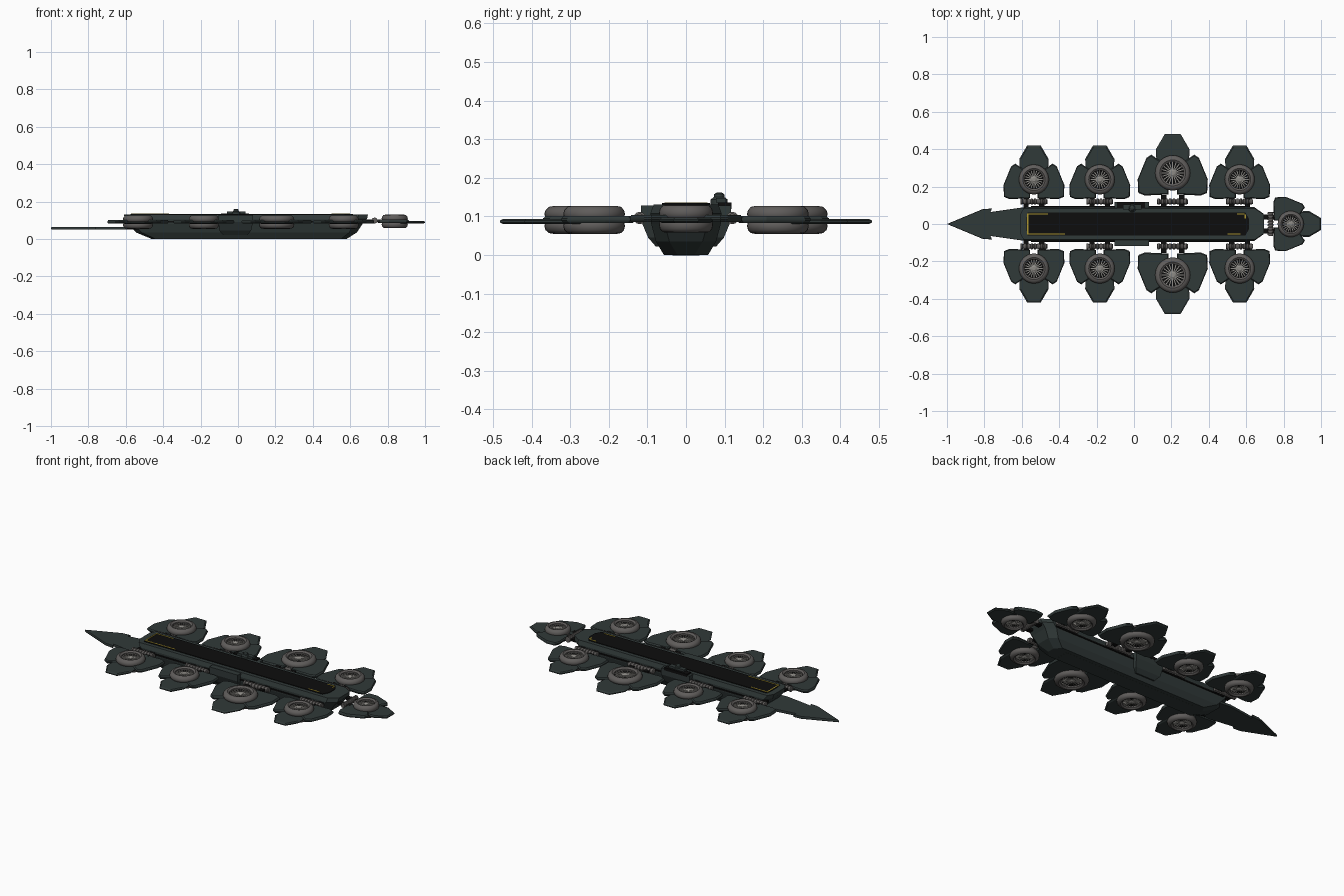
import bpy, bmesh, math
from mathutils import Matrix, Vector

if "Cube" in bpy.data.objects:
    bpy.data.objects.remove(bpy.data.objects["Cube"])


def material(name, rgb):
    m = bpy.data.materials.new(name)
    m.diffuse_color = (*rgb, 1)
    m.use_nodes = True
    m.node_tree.nodes["Principled BSDF"].inputs["Base Color"].default_value = m.diffuse_color
    return m


GREEN = material("dark green hull", (0.030, 0.041, 0.040))
BLACK = material("black deck", (0.004, 0.004, 0.004))
GREY = material("rotor grey", (0.115, 0.108, 0.104))
LIGHT = material("light metal", (0.27, 0.26, 0.24))
YELLOW = material("yellow marking", (0.42, 0.31, 0.03))


def finish(name, bm, mat, mtx=None, smooth=False):
    if mtx:
        bm.transform(mtx)
    bmesh.ops.recalc_face_normals(bm, faces=bm.faces)
    me = bpy.data.meshes.new(name)
    bm.to_mesh(me)
    bm.free()
    ob = bpy.data.objects.new(name, me)
    bpy.context.collection.objects.link(ob)
    me.materials.append(mat)
    if smooth:
        bpy.ops.object.select_all(action='DESELECT')
        ob.select_set(True)
        bpy.context.view_layer.objects.active = ob
        bpy.ops.object.shade_smooth_by_angle(angle=math.radians(40))
    return ob


def loft(bm, rings, cap=True, close=False):
    vs = [[bm.verts.new(p) for p in r] for r in rings]
    n = len(vs[0])
    pairs = list(zip(vs, vs[1:])) + ([(vs[-1], vs[0])] if close else [])
    for a, b in pairs:
        for i in range(n):
            j = (i + 1) % n
            bm.faces.new((a[i], a[j], b[j], b[i]))
    if cap and not close:
        bm.faces.new(vs[0])
        bm.faces.new(vs[-1])


def circle(r, z, n, x=0, y=0):
    return [(x + r * math.cos(i * math.tau / n), y + r * math.sin(i * math.tau / n), z) for i in range(n)]


def add_box(bm, x0, x1, y0, y1, z0, z1):
    loft(bm, [[(x0, y0, z), (x1, y0, z), (x1, y1, z), (x0, y1, z)] for z in (z0, z1)])


def box(name, mat, *dims, mtx=None):
    bm = bmesh.new()
    add_box(bm, *dims)
    return finish(name, bm, mat, mtx)


def octagon(x0, x1, w, z, cf, cr):
    # plan outline with chamfered front and rear corners
    h = w - 0.035
    return [(x0, -h, z), (x0 + cf, -w, z), (x1 - cr, -w, z), (x1, -h, z),
            (x1, h, z), (x1 - cr, w, z), (x0 + cf, w, z), (x0, h, z)]


def plate(bm, pts, zc, t, inset=0.9):
    # thin armour plate with a bevelled rim
    cx = sum(p[0] for p in pts) / len(pts)
    cy = sum(p[1] for p in pts) / len(pts)
    inner = [(cx + (x - cx) * inset, cy + (y - cy) * inset) for x, y in pts]
    loft(bm, [[(x, y, zc - t) for x, y in inner],
              [(x, y, zc - t * 0.3) for x, y in pts],
              [(x, y, zc + t * 0.3) for x, y in pts],
              [(x, y, zc + t) for x, y in inner]])


# hull
bm = bmesh.new()
loft(bm, [octagon(-0.46, 0.58, 0.057, 0.0, 0.02, 0.03),
          octagon(-0.545, 0.635, 0.078, 0.035, 0.03, 0.04),
          octagon(-0.585, 0.665, 0.09, 0.08, 0.03, 0.05),
          octagon(-0.605, 0.69, 0.092, 0.108, 0.03, 0.05),
          octagon(-0.61, 0.695, 0.084, 0.131, 0.02, 0.05)])
finish("hull", bm, GREEN)

# bow blade
bm = bmesh.new()
half = [(-0.81, 0.079), (-0.76, 0.083), (-0.768, 0.064), (-0.6, 0.088), (-0.52, 0.08)]
plate(bm, [(-1.0, 0)] + half + [(x, -y) for x, y in reversed(half)], 0.057, 0.007, 0.985)
finish("bow_blade", bm, GREEN)

# flight deck and painted corner lines
bm = bmesh.new()
loft(bm, [octagon(-0.575, 0.615, 0.062, z, 0.005, 0.02) for z in (0.125, 0.1345)])
finish("flight_deck", bm, BLACK)
bm = bmesh.new()
for x0, x1, y0, y1 in ((-0.572, -0.565, -0.056, 0.056), (-0.572, -0.46, 0.05, 0.056),
                       (-0.572, -0.37, -0.056, -0.05), (0.55, 0.59, 0.05, 0.056),
                       (0.592, 0.598, 0.03, 0.05), (0.5, 0.57, -0.056, -0.05)):
    add_box(bm, x0, x1, y0, y1, 0.132, 0.1362)
finish("deck_lines", bm, YELLOW)

# side sponsons amidships
for s, nm in ((-1, "front"), (1, "back")):
    bm = bmesh.new()
    loft(bm, [[(x0, s * 0.05, z), (x1, s * 0.05, z), (x1, s * w, z), (x0, s * w, z)]
              for z, x0, x1, w in ((0.022, -0.08, 0.05, 0.078), (0.045, -0.1, 0.07, 0.098),
                                   (0.09, -0.105, 0.08, 0.117), (0.128, -0.105, 0.08, 0.117))])
    finish(nm + "_sponson", bm, GREEN)

# control tower with round sensor dome
box("tower_base", BLACK, -0.09, 0.06, 0.083, 0.118, 0.12, 0.136)
bm = bmesh.new()
loft(bm, [circle(r, z, 16, -0.01, 0.086) for r, z in
          ((0.022, 0.13), (0.022, 0.144), (0.014, 0.15), (0.013, 0.158), (0.006, 0.162))])
finish("tower_dome", bm, GREEN, smooth=True)
box("tower_arms", GREEN, -0.06, 0.04, 0.078, 0.104, 0.136, 0.148)

# underside keel panel and side ribs
box("keel_panel", GREEN, -0.38, 0.5, -0.035, 0.035, -0.0005, 0.01)
for s in (-1, 1):
    box("side_rail", BLACK, -0.55, 0.62, s * 0.086, s * 0.096, 0.088, 0.096)


def rotor(name, mtx, s, r, reach):
    """Rotor pod: local +y points outward, origin at the rotor centre."""
    # three armour petals
    tip = [(-0.075, 0.03), (-0.078, 0.11), (-0.036, 0.182), (0.036, 0.182), (0.078, 0.11), (0.075, 0.03)]
    wing = [(0.02, 0.03), (0.1, 0.085), (0.122, 0.07), (0.163, -0.03), (0.16, -0.093), (0.13, -0.105), (0.02, -0.1)]
    bm = bmesh.new()
    plate(bm, [(x * s, y * s) for x, y in tip], 0.087, 0.007)
    for k in (-1, 1):
        plate(bm, [(k * x * s, y * s) for x, y in wing], 0.092, 0.009, 0.94)
    finish(name + "_petals", bm, GREEN, mtx)
    # rounded duct ring with a waist
    bm = bmesh.new()
    prof = [(0.62, 0.120), (0.74, 0.127), (0.87, 0.125), (0.97, 0.116), (1.0, 0.106), (0.97, 0.097),
            (0.93, 0.094), (0.93, 0.088), (0.97, 0.085), (1.0, 0.076), (0.97, 0.065),
            (0.87, 0.057), (0.74, 0.055), (0.62, 0.062)]
    loft(bm, [circle(r * a, z, 32) for a, z in prof], close=True)
    finish(name + "_duct", bm, GREY, mtx, True)
    # dark core behind the blades
    bm = bmesh.new()
    loft(bm, [circle(r * 0.66, z, 32) for z in (0.072, 0.11)])
    finish(name + "_core", bm, BLACK, mtx)
    # radial blades and hub on both sides
    bm = bmesh.new()
    for i in range(20):
        a = i * math.tau / 20
        c, d = math.cos(a), math.sin(a)
        w = 0.0022 * s
        loft(bm, [[(u * c - v * d, u * d + v * c, z) for u, v in
                   ((r * 0.15, -w), (r * 0.64, -w), (r * 0.64, w), (r * 0.15, w))]
                  for z in (0.067, 0.115)])
    loft(bm, [circle(q * r, z, 16) for q, z in
              ((0.12, 0.062), (0.21, 0.066), (0.21, 0.117), (0.12, 0.121))])
    finish(name + "_blades", bm, LIGHT, mtx)
    # ribbed hinge drum and bracket to the hull
    L, rings = 0.072 * s, []
    for i in range(9):
        x = -L + 2 * L * i / 8
        for e, q in ((0.0, 0.012), (0.002, 0.016), (0.011 * s, 0.016), (0.013 * s, 0.012)):
            if x + e <= L:
                rings.append([(x + e, -reach + y, 0.096 + z) for y, z, _ in circle(q, 0, 12)])
    bm = bmesh.new()
    loft(bm, rings)
    finish(name + "_hinge", bm, GREY, mtx)
    bm = bmesh.new()
    for k in (-1, 1):
        x = k * 0.042 * s
        add_box(bm, x - 0.014, x + 0.014, -reach - 0.045, -reach + 0.035, 0.088, 0.101)
    finish(name + "_bracket", bm, BLACK, mtx)


# eight side rotors, mirrored front to back
for i, (x, y, s, r) in enumerate(((-0.535, 0.238, 1, 0.08), (-0.183, 0.238, 1, 0.08),
                                  (0.207, 0.273, 1.15, 0.094), (0.565, 0.238, 1, 0.08))):
    for k, side in ((-1, "front"), (1, "back")):
        m = Matrix.Diagonal((1, k, 1, 1)) @ Matrix.Translation((x, y, 0))
        rotor(f"{side}_rotor_{i + 1}", m, s, r, y - 0.12)

# stern rotor
rotor("stern_rotor", Matrix.Translation((0.838, 0.0, 0.003)) @ Matrix.Rotation(-math.pi / 2, 4, 'Z'),
      0.89, 0.07, 0.108)
